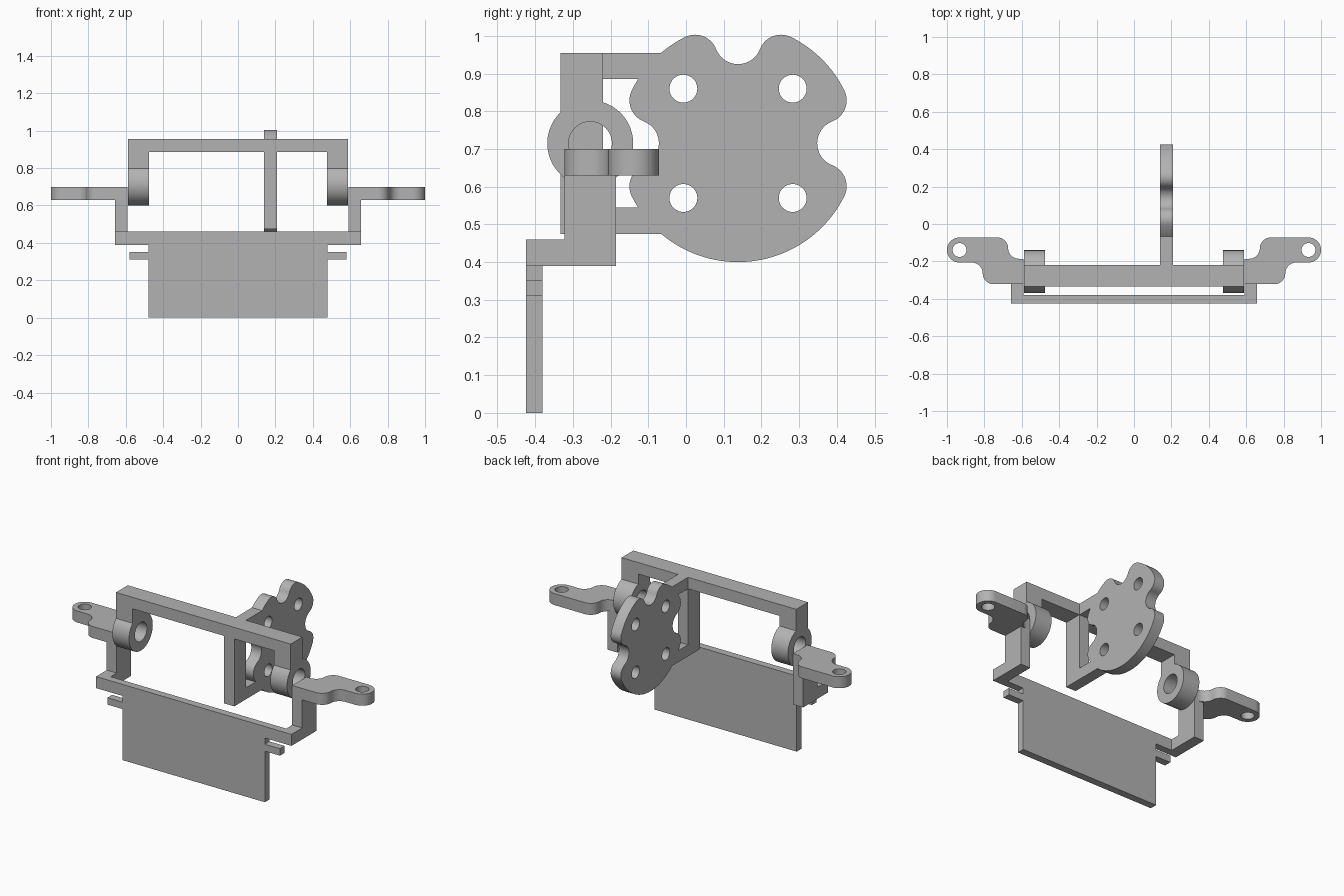
import bpy, bmesh
from math import sin, cos, asin, acos, atan2, hypot, pi, radians

cube = bpy.data.objects.get("Cube")
if cube:
    bpy.data.objects.remove(cube)

grey = bpy.data.materials.new("plain grey")
grey.use_nodes = True
grey.diffuse_color = (0.45, 0.45, 0.45, 1)
grey.node_tree.nodes["Principled BSDF"].inputs["Base Color"].default_value = (0.45, 0.45, 0.45, 1)

ROTATION = {"xy": (0, 0, 0), "xz": (pi / 2, 0, 0), "yz": (pi / 2, 0, pi / 2)}


def arc(cx, cy, r, a0, a1, n=12):
    """Points on an arc, angles in radians."""
    steps = [a0 + (a1 - a0) * i / n for i in range(n + 1)]
    return [(cx + r * cos(a), cy + r * sin(a)) for a in steps]


def circle(cx, cy, r, n=40):
    return arc(cx, cy, r, 0, 2 * pi, n)[:-1]


def prism(name, plane, low, high, *loops):
    """Extrude an outline, with optional hole loops, from low to high across a plane."""
    curve = bpy.data.curves.new(name, "CURVE")
    curve.dimensions = "2D"
    curve.fill_mode = "BOTH"
    curve.extrude = (high - low) / 2
    for loop in loops:
        pts = [p for i, p in enumerate(loop)
               if hypot(p[0] - loop[i - 1][0], p[1] - loop[i - 1][1]) > 1e-4]
        spline = curve.splines.new("POLY")
        spline.points.add(len(pts) - 1)
        for point, (u, v) in zip(spline.points, pts):
            point.co = (u, v, 0, 1)
        spline.use_cyclic_u = True
    obj = bpy.data.objects.new(name, curve)
    bpy.context.collection.objects.link(obj)
    mid = (low + high) / 2
    obj.location = {"xy": (0, 0, mid), "xz": (0, mid, 0), "yz": (mid, 0, 0)}[plane]
    obj.rotation_euler = ROTATION[plane]
    bpy.ops.object.select_all(action="DESELECT")
    obj.select_set(True)
    bpy.context.view_layer.objects.active = obj
    bpy.ops.object.convert(target="MESH")
    obj = bpy.context.object
    bm = bmesh.new()
    bm.from_mesh(obj.data)
    bmesh.ops.remove_doubles(bm, verts=bm.verts, dist=1e-5)
    bmesh.ops.recalc_face_normals(bm, faces=bm.faces)
    bm.to_mesh(obj.data)
    bm.free()
    obj.data.materials.clear()
    obj.data.materials.append(grey)
    bpy.ops.object.shade_smooth_by_angle(angle=radians(30))
    return obj


def rect(u0, u1, v0, v1):
    return [(u0, v0), (u1, v0), (u1, v1), (u0, v1)]


# Front plate with side tabs and a wide bar on top
half = [(0.478, 0), (0.478, 0.31), (0.58, 0.31), (0.58, 0.352), (0.478, 0.352),
        (0.478, 0.39), (0.59, 0.39), (0.59, 0.46)]
prism("front_plate", "xz", -0.425, -0.38, half + [(-x, z) for x, z in reversed(half)])

# Lobed disc with its post and two arms, as one plate with holes
CY, CZ, R = 0.138, 0.715, 0.315
LOBE, NOTCH, SIDE, OUT = 0.06, 0.0623, 0.114, 0.228
notch_out = 0.21 + NOTCH
lobe_angle = atan2(SIDE, OUT)


def notch(direction):
    """Lobe, notch, lobe, running clockwise about the given direction."""
    inward = atan2(-SIDE, notch_out - OUT)
    local = arc(OUT, SIDE, LOBE, lobe_angle, inward, 18)
    back = pi + inward
    local += arc(notch_out, 0, NOTCH, back, 2 * pi - back, 20)
    local += arc(OUT, -SIDE, LOBE, -inward, -lobe_angle, 18)
    c, s = cos(direction), sin(direction)
    return [(CY + u * c - v * s, CZ + u * s + v * c) for u, v in local]


def rim(a0, a1, n=16):
    return arc(CY, CZ, R, a0, a1, n)


ARM_OUT, ARM_IN = 0.24, 0.17
outer = asin(ARM_OUT / R)
inner = asin(ARM_IN / R)
outline = [(-0.333, CZ - ARM_OUT), (-0.333, CZ + ARM_OUT)]
outline += rim(pi - outer, pi / 2 + lobe_angle, 5) + notch(pi / 2)
outline += rim(pi / 2 - lobe_angle, lobe_angle) + notch(0)
outline += rim(-lobe_angle, outer - pi, 36)
window = [(-0.22, CZ + ARM_IN), (-0.22, CZ - ARM_IN)]
window += rim(pi + inner, pi + lobe_angle, 3) + notch(pi) + rim(pi - lobe_angle, pi - inner, 3)
bolts = [circle(CY + a, CZ + b, 0.037) for a in (-0.145, 0.145) for b in (-0.145, 0.145)]
prism("lobed_disc_bracket", "yz", 0.14, 0.208, outline, window, *bolts)

# Top bar on both sides of the disc bracket
prism("top_bar_right", "yz", -0.475, 0.14, rect(-0.333, -0.22, 0.885, 0.955))
prism("top_bar_left", "yz", 0.208, 0.475, rect(-0.333, -0.22, 0.885, 0.955))

# Hanging leg that ends in a ring
RY, RZ, RR = -0.254, 0.715, 0.114
hanger = [(-0.333, 0.955), (-0.22, 0.955)]
hanger += arc(RY, RZ, RR, acos((-0.22 - RY) / RR), acos((-0.333 - RY) / RR) - 2 * pi, 40)

# Stepped side arm
side_arm = [(-0.425, 0.39), (-0.186, 0.39), (-0.186, 0.63), (-0.322, 0.63),
            (-0.322, 0.46), (-0.425, 0.46)]

# S-shaped mounting ear with rounded end
q = pi / 2
ear = [(0.59, -0.322), (0.59, -0.186)]
ear += arc(0.615, -0.128, 0.058, -q, 0)
ear += arc(0.731, -0.13, 0.058, 2 * q, q)
ear += arc(0.933, -0.139, 0.067, q, -q, 24)
ear += arc(0.868, -0.265, 0.059, q, 2 * q)
ear += arc(0.75, -0.263, 0.059, 0, -q)
ear_hole = circle(0.933, -0.139, 0.037)

for side, s in (("left", 1), ("right", -1)):
    prism("ring_leg_" + side, "yz", *sorted((0.475 * s, 0.587 * s)),
          hanger, circle(RY, RZ, 0.0575))
    prism("side_arm_" + side, "yz", *sorted((0.59 * s, 0.657 * s)), side_arm)
    prism("mounting_ear_" + side, "xy", 0.63, 0.70,
          [(x * s, y) for x, y in ear], [(x * s, y) for x, y in ear_hole])
